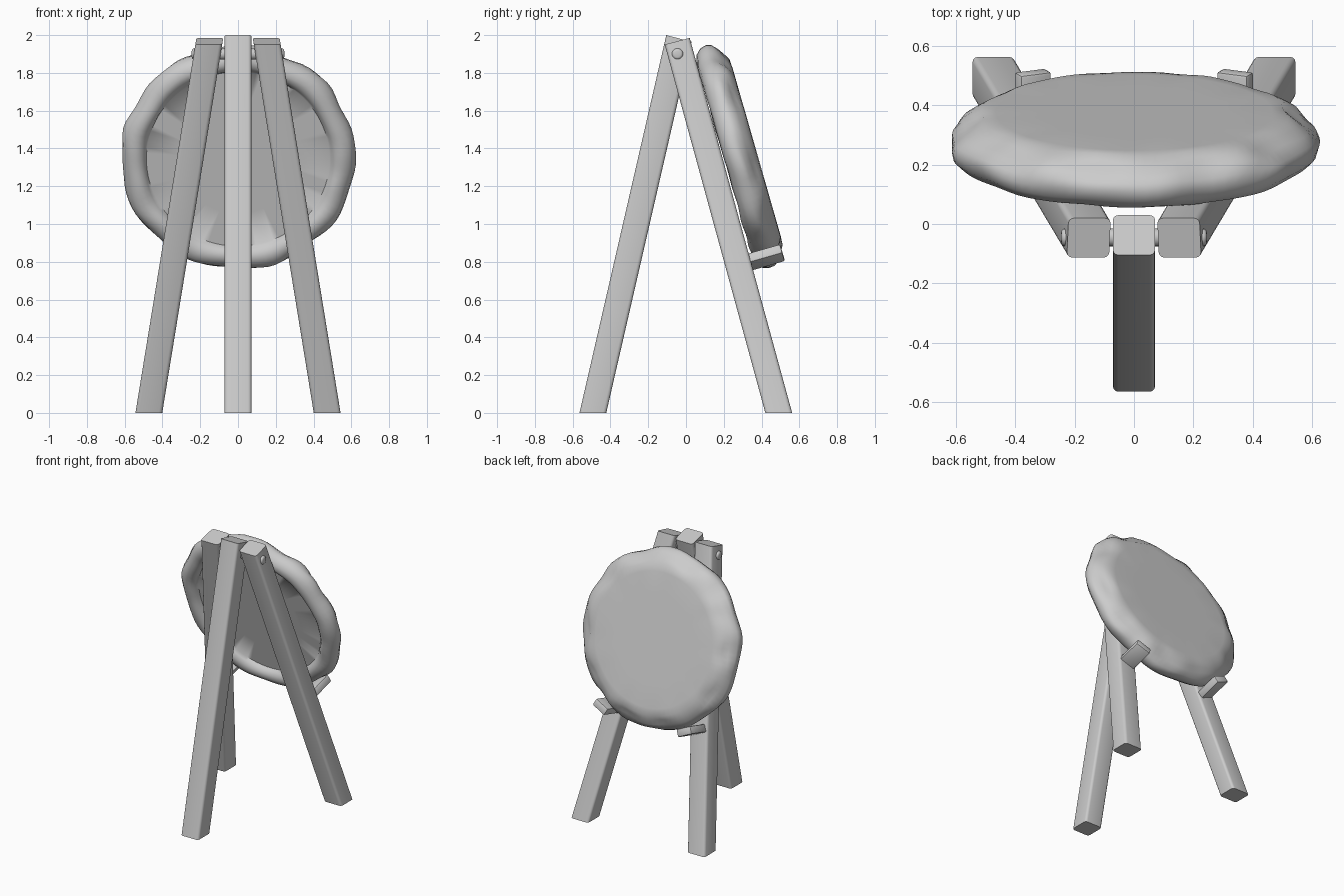
import bpy, bmesh, math
from mathutils import Vector, Matrix, noise

if "Cube" in bpy.data.objects:
    bpy.data.objects.remove(bpy.data.objects["Cube"])

TILT = math.radians(16)


def finish(name, bm, angle=40):
    bmesh.ops.recalc_face_normals(bm, faces=bm.faces)
    mesh = bpy.data.meshes.new(name)
    bm.to_mesh(mesh)
    bm.free()
    ob = bpy.data.objects.new(name, mesh)
    bpy.context.collection.objects.link(ob)
    bpy.ops.object.select_all(action='DESELECT')
    ob.select_set(True)
    bpy.context.view_layer.objects.active = ob
    bpy.ops.object.shade_smooth_by_angle(angle=math.radians(angle))
    return ob


def leg(name, foot, top, z_front, z_back):
    """Square post cut flat at the floor; the top is cut across the grain."""
    bm = bmesh.new()
    h = 0.071
    low, high = [], []
    for sx, sy in ((-1, -1), (1, -1), (1, 1), (-1, 1)):
        a = Vector((foot[0] + sx * h, foot[1] + sy * h, 0))
        b = Vector((top[0] + sx * h, top[1] + sy * h, 1.98))
        z = z_front if sy < 0 else z_back
        low.append(bm.verts.new(a))
        high.append(bm.verts.new(a.lerp(b, z / 1.98)))
    bm.faces.new(low)
    bm.faces.new(high)
    for i in range(4):
        j = (i + 1) % 4
        bm.faces.new((low[i], low[j], high[j], high[i]))
    long_edges = [e for e in bm.edges
                  if abs(e.verts[0].co.z - e.verts[1].co.z) > 1]
    bmesh.ops.bevel(bm, geom=long_edges, offset=0.018, segments=3,
                    profile=0.5, affect='EDGES')
    return finish(name, bm)


# Three splayed legs
leg("front_leg", (0, -0.493), (0, -0.038), 2.0, 1.965)
for side, s in (("left", -1), ("right", 1)):
    leg(side + "_back_leg", (s * 0.472, 0.491), (s * 0.15, -0.05), 1.95, 1.985)

# Pivot bolt through the leg tops
bm = bmesh.new()
bmesh.ops.create_cone(bm, cap_ends=True, segments=20, radius1=0.03,
                      radius2=0.03, depth=0.49,
                      matrix=Matrix.Translation((0, -0.045, 1.9))
                      @ Matrix.Rotation(math.pi / 2, 4, 'Y'))
rims = [e for e in bm.edges if abs(e.verts[0].co.x - e.verts[1].co.x) < 0.01]
bmesh.ops.bevel(bm, geom=rims, offset=0.014, segments=3, profile=0.5,
                affect='EDGES')
finish("pivot_bolt", bm)

# Support pegs that cradle the disc
for side, s in (("left", -1), ("right", 1)):
    bm = bmesh.new()
    place = (Matrix.Translation((s * 0.34, 0.42, 0.822))
             @ Matrix.Rotation(TILT, 4, 'X')
             @ Matrix.Rotation(-s * math.radians(25), 4, 'Y'))
    bmesh.ops.create_cube(bm, size=1, matrix=place
                          @ Matrix.Diagonal((0.115, 0.19, 0.055, 1)))
    bmesh.ops.bevel(bm, geom=bm.edges[:], offset=0.01, segments=2,
                    profile=0.5, affect='EDGES')
    finish(side + "_peg", bm)

# Round stuffed target: profile (radius, height, lumpiness) swept round the axis
profile = [(0.3, 0.088, 0), (0.46, 0.088, 0), (0.515, 0.084, 0.5),
           (0.55, 0.066, 1), (0.585, 0.045, 1), (0.607, 0.015, 1),
           (0.613, -0.015, 1), (0.602, -0.05, 1), (0.575, -0.077, 1),
           (0.54, -0.088, 0.8), (0.51, -0.08, 0.5), (0.49, -0.06, 0.3),
           (0.48, -0.04, 0), (0.3, -0.04, 0)]
SEG = 96
frame = Matrix.Translation((0, 0.29, 1.355)) @ Matrix.Rotation(TILT, 4, 'X')
bm = bmesh.new()
rings = []
for r, h, lump in profile:
    ring = []
    for i in range(SEG):
        a = math.tau * i / SEG
        n = noise.noise(Vector((math.cos(a) * 4, math.sin(a) * 4, h * 12)))
        rr = r + lump * (0.008 * math.sin(9 * a + 0.6) + 0.014 * n)
        if h > 0.03:    # scalloped edge of the flat face
            rr -= lump * 0.022 * math.cos(5 * a + 0.4) ** 2
        hh = h + lump * 0.01 * n
        ring.append(bm.verts.new(frame @ Vector(
            (rr * 1.01 * math.cos(a), hh, rr * math.sin(a)))))
    rings.append(ring)
for lo, hi in zip(rings, rings[1:]):
    for i in range(SEG):
        j = (i + 1) % SEG
        bm.faces.new((lo[i], lo[j], hi[j], hi[i]))
bm.faces.new(rings[0])
bm.faces.new(rings[-1])
finish("target_disc", bm, 60)
